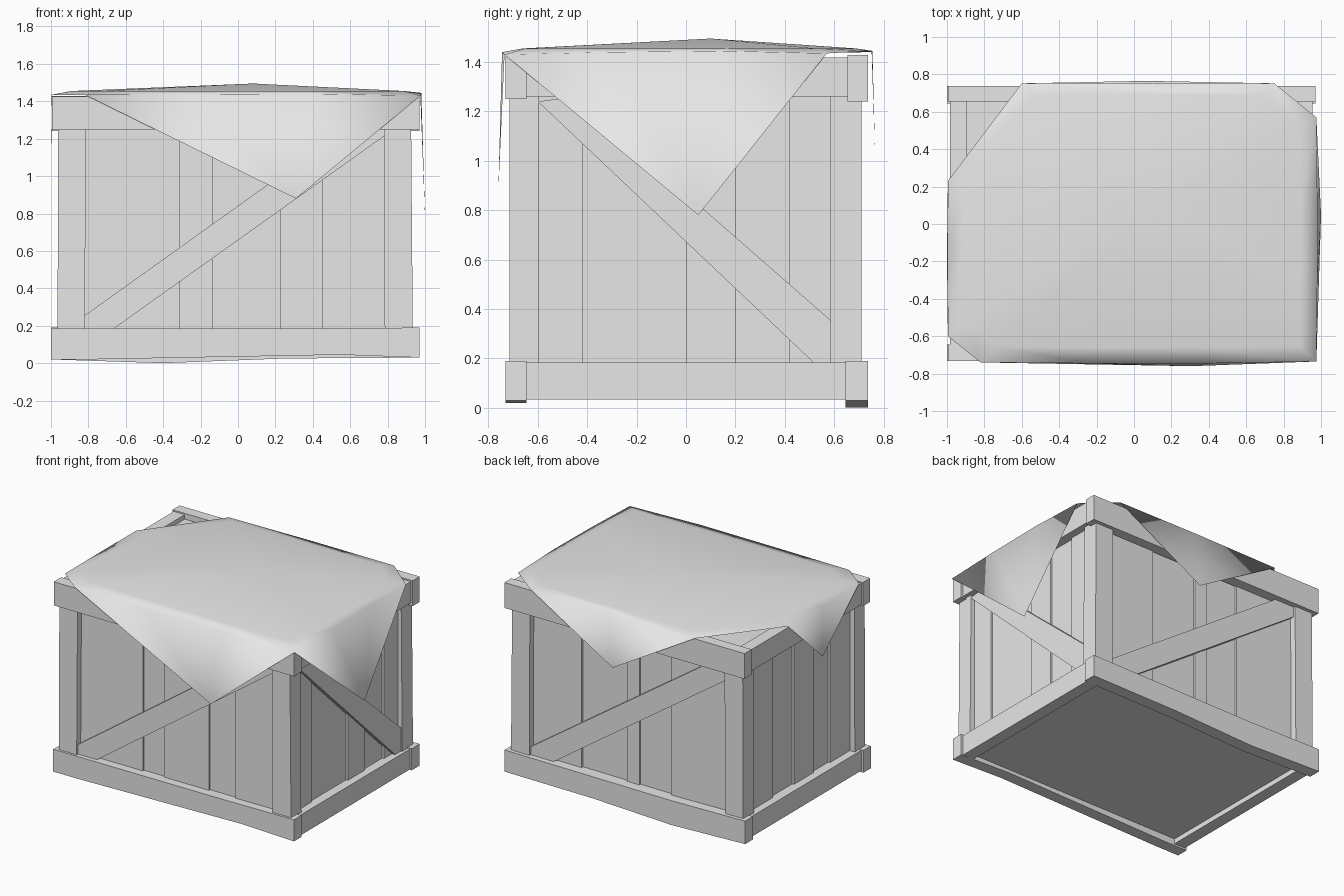
import bpy
import bmesh
import random
from mathutils import Vector

random.seed(4)
if "Cube" in bpy.data.objects:
    bpy.data.objects.remove(bpy.data.objects["Cube"], do_unlink=True)

grey = bpy.data.materials.new("plain grey")
grey.use_nodes = True
grey.diffuse_color = (0.8, 0.8, 0.8, 1)
grey.node_tree.nodes["Principled BSDF"].inputs["Base Color"].default_value = (0.8, 0.8, 0.8, 1)

# Map (along the wall, outward depth, height) to space for each side
SIDES = {
    "front": lambda u, d, z: (u, -d, z),
    "back": lambda u, d, z: (u, d, z),
    "right": lambda u, d, z: (d, u, z),
    "left": lambda u, d, z: (-d, u, z),
}


def finish(bm, name, smooth=False):
    mesh = bpy.data.meshes.new(name)
    bm.normal_update()
    for f in bm.faces:
        f.smooth = smooth
    bm.to_mesh(mesh)
    bm.free()
    mesh.materials.append(grey)
    obj = bpy.data.objects.new(name, mesh)
    bpy.context.collection.objects.link(obj)
    return obj


def board(name, side, outline, inner, outer):
    """Extrude an outline drawn on a wall from inner to outer depth."""
    bm = bmesh.new()
    put = SIDES[side]
    a = [bm.verts.new(put(u, inner, z)) for u, z in outline]
    b = [bm.verts.new(put(u, outer, z)) for u, z in outline]
    bm.faces.new(a)
    bm.faces.new(b)
    n = len(a)
    for i in range(n):
        j = (i + 1) % n
        bm.faces.new((a[i], a[j], b[j], b[i]))
    bmesh.ops.recalc_face_normals(bm, faces=bm.faces)
    return finish(bm, name)


def rect(u0, u1, z0, z1):
    return [(u0, z0), (u1, z0), (u1, z1), (u0, z1)]


# Long rails, slightly warped
board("front_bottom_rail", "front",
      [(-1, 0.02), (-0.8, 0.02), (0.55, 0.045), (0.97, 0.03), (0.97, 0.19), (0.3, 0.185), (-1, 0.185)], 0.645, 0.732)
board("back_bottom_rail", "back",
      [(-1, 0.02), (-0.4, 0), (0.25, 0.025), (0.97, 0.03), (0.97, 0.19), (-0.4, 0.18), (-1, 0.19)], 0.645, 0.737)
board("front_top_rail", "front", rect(-0.995, 0.97, 1.25, 1.425), 0.645, 0.732)
board("back_top_rail", "back", rect(-0.995, 0.97, 1.24, 1.428), 0.655, 0.737)

# Short rails fitted between the long ones
for side, d in (("right", 0.955), ("left", 0.985)):
    board(side + "_bottom_rail", side, rect(-0.65, 0.65, 0.033, 0.183), d - 0.09, d)
    board(side + "_top_rail", side, rect(-0.65, 0.66, 1.26, 1.418), d - 0.09, d)

# Corner posts
for side, d0, d1 in (("front", 0.595, 0.715), ("back", 0.585, 0.71)):
    for end, u0, u1 in (("left", 0.785, 0.935), ("right", -0.965, -0.82)):
        lean = 0.01 if end == "left" else -0.008
        board(f"{side}_{end}_post", side,
              [(u0, 0.1), (u1, 0.1), (u1 - lean, 1.35), (u0 - lean / 2, 1.35)], d0, d1)

# Wall planks with uneven depth
seams = {
    "front": (0.67, [-0.84, -0.31, -0.14, 0.23, 0.45, 0.8]),
    "back": (0.665, [-0.84, -0.34, -0.08, 0.02, 0.39, 0.8]),
    "right": (0.9, [-0.6, -0.42, 0.0, 0.2, 0.42, 0.6]),
    "left": (0.93, [-0.6, -0.36, -0.17, 0.06, 0.31, 0.6]),
}
for side, (depth, cuts) in seams.items():
    for i, (u0, u1) in enumerate(zip(cuts, cuts[1:])):
        shift = (i % 2) * 0.014 + random.uniform(0, 0.006)
        board(f"{side}_plank_{i + 1}", side, rect(u0, u1, 0.08, 1.38), depth - 0.06, depth - shift)

# Diagonal braces
board("front_brace", "front",
      [(-0.82, 0.17), (-0.67, 0.18), (0.79, 1.22), (0.79, 1.27), (0.6, 1.27), (-0.82, 0.255)], 0.64, 0.7)
board("back_brace", "back",
      [(0.78, 0.17), (0.62, 0.17), (-0.82, 1.17), (-0.82, 1.26), (-0.68, 1.26), (0.78, 0.25)], 0.64, 0.695)
board("right_brace", "right",
      [(0.585, 0.17), (0.53, 0.17), (-0.6, 1.24), (-0.45, 1.26), (0.585, 0.355)], 0.87, 0.925)

# Floor and lid panels
for name, z0, z1 in (("floor_panel", 0.07, 0.12), ("lid_panel", 1.34, 1.385)):
    board(name, "front", rect(-0.92, 0.89, z0, z1), -0.66, 0.66)

# Draped cloth: domed top, rolled rim and four hanging corners
centre = Vector((0.08, 0.1, 1.495))
rim = [
    (-0.82, -0.74, 1.435), (-0.25, -0.745, 1.437), (0.4, -0.745, 1.44), (0.975, -0.735, 1.43),
    (0.98, -0.3, 1.44), (0.98, 0.15, 1.445), (0.975, 0.57, 1.435),
    (0.75, 0.752, 1.445), (0.1, 0.755, 1.445), (-0.6, 0.752, 1.44),
    (-0.995, 0.23, 1.435), (-0.997, -0.17, 1.435), (-0.995, -0.6, 1.435),
]
flaps = [
    (0, 3, (0.31, -0.76, 0.88)),
    (3, 6, (1.0, 0.05, 0.78)),
    (7, 9, (0.065, 0.765, 1.05)),
    (10, 12, (-1.0, -0.17, 1.06)),
]
bm = bmesh.new()
peak = bm.verts.new(centre)
outer = [bm.verts.new(p) for p in rim]
inner = []
for p in rim:
    q = centre.lerp(Vector(p), 0.9)
    inner.append(bm.verts.new((q.x, q.y, 1.455)))
n = len(rim)
for i in range(n):
    j = (i + 1) % n
    bm.faces.new((peak, inner[i], inner[j]))
    bm.faces.new((inner[i], outer[i], outer[j], inner[j]))
for start, end, tip in flaps:
    t = bm.verts.new(tip)
    for i in range(start, end):
        bm.faces.new((outer[i], t, outer[i + 1]))
finish(bm, "draped_cloth", smooth=True)
